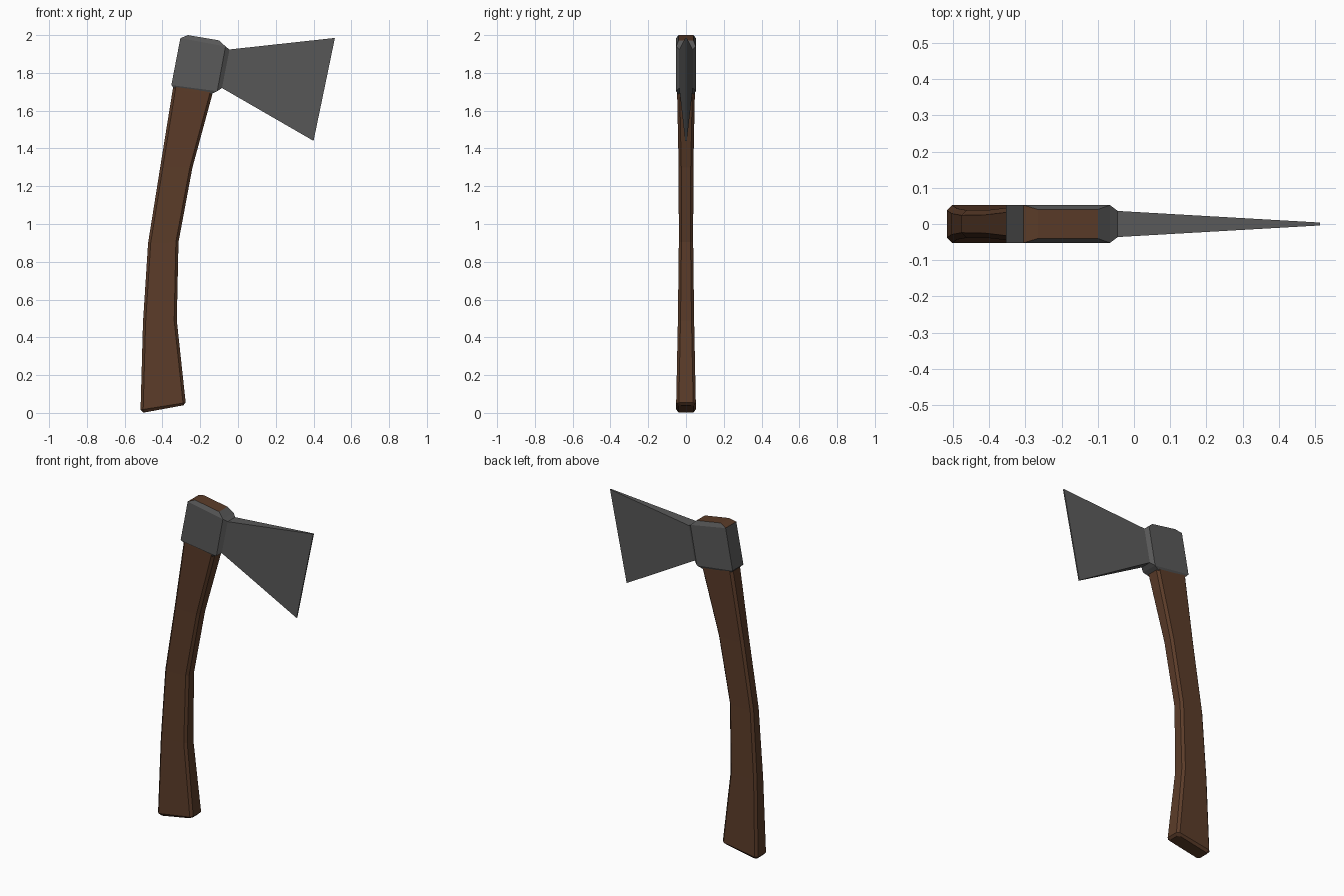
import bpy, bmesh

if "Cube" in bpy.data.objects:
    bpy.data.objects.remove(bpy.data.objects["Cube"])


def material(name, color):
    m = bpy.data.materials.new(name)
    m.diffuse_color = (*color, 1)
    m.use_nodes = True
    m.node_tree.nodes["Principled BSDF"].inputs["Base Color"].default_value = m.diffuse_color
    return m


wood = material("dark brown wood", (0.105, 0.045, 0.022))
steel = material("dark grey steel", (0.1, 0.1, 0.1))


def loft(bm, rings, start=True, end=True):
    """Skin a list of equally sized point rings; returns the side faces."""
    vs = [[bm.verts.new(p) for p in r] for r in rings]
    n = len(vs[0])
    sides = [bm.faces.new((a[i], a[(i + 1) % n], b[(i + 1) % n], b[i]))
             for a, b in zip(vs, vs[1:]) for i in range(n)]
    if start:
        bm.faces.new(vs[0][::-1])
    if end:
        bm.faces.new(vs[-1])
    return sides


def finish(bm, name, *mats):
    bmesh.ops.remove_doubles(bm, verts=bm.verts, dist=0.0005)
    bmesh.ops.recalc_face_normals(bm, faces=bm.faces)
    me = bpy.data.meshes.new(name)
    bm.to_mesh(me)
    bm.free()
    for m in mats:
        me.materials.append(m)
    ob = bpy.data.objects.new(name, me)
    bpy.context.collection.objects.link(ob)
    return ob


def octagon(x0, z0, x1, z1, h, c=0.014):
    """Chamfered section between a back point and a front point."""
    t = c / (x1 - x0)
    out = []
    for u, y in ((0, -h + c), (t, -h), (1 - t, -h), (1, -h + c),
                 (1, h - c), (1 - t, h), (t, h), (0, h - c)):
        out.append((x0 + (x1 - x0) * u, y, z0 + (z1 - z0) * u))
    return out


# Handle: curved, chamfered, flared at the foot
bm = bmesh.new()
loft(bm, [octagon(*s) for s in (
    (-0.502, 0.001, -0.290, 0.040, 0.040),
    (-0.516, 0.016, -0.277, 0.054, 0.052),
    (-0.503, 0.480, -0.324, 0.490, 0.043),
    (-0.476, 0.900, -0.315, 0.905, 0.038),
    (-0.412, 1.300, -0.241, 1.300, 0.039),
    (-0.345, 1.715, -0.135, 1.690, 0.047),
    (-0.335, 1.780, -0.125, 1.755, 0.047))])
finish(bm, "handle", wood)


# Head: eye block with chamfered top and bottom rims
def rect(x0, z0, x1, z1, h):
    return [(x0, -h, z0), (x1, -h, z1), (x1, h, z1), (x0, h, z0)]


low = (-0.353, 1.735, -0.110, 1.703, 0.052)
high = (-0.305, 1.984, -0.066, 1.940, 0.052)
bm = bmesh.new()
sides = loft(bm, [rect(-0.340, 1.720, -0.150, 1.685, 0.042), rect(*low),
                  rect(*high), rect(-0.265, 2.000, -0.100, 1.972, 0.040)])
bm.faces.remove(sides[5])  # front wall opens into the neck


# Neck and blade: wedge narrowing to the cutting edge
def wall(xb, zb, xt, zt, h):
    return [(xb, -h, zb), (xb, h, zb), (xt, h, zt), (xt, -h, zt)]


loft(bm, [wall(low[2], low[3], high[2], high[3], 0.052),
          wall(-0.085, 1.720, -0.045, 1.924, 0.036),
          wall(0.400, 1.440, 0.513, 1.985, 0.004)], start=False)
head = finish(bm, "axe_head", steel, wood)

# Handle end shows on top of the eye
for p in head.data.polygons:
    if p.center.z > 1.98 and p.normal.z > 0.9:
        p.material_index = 1
